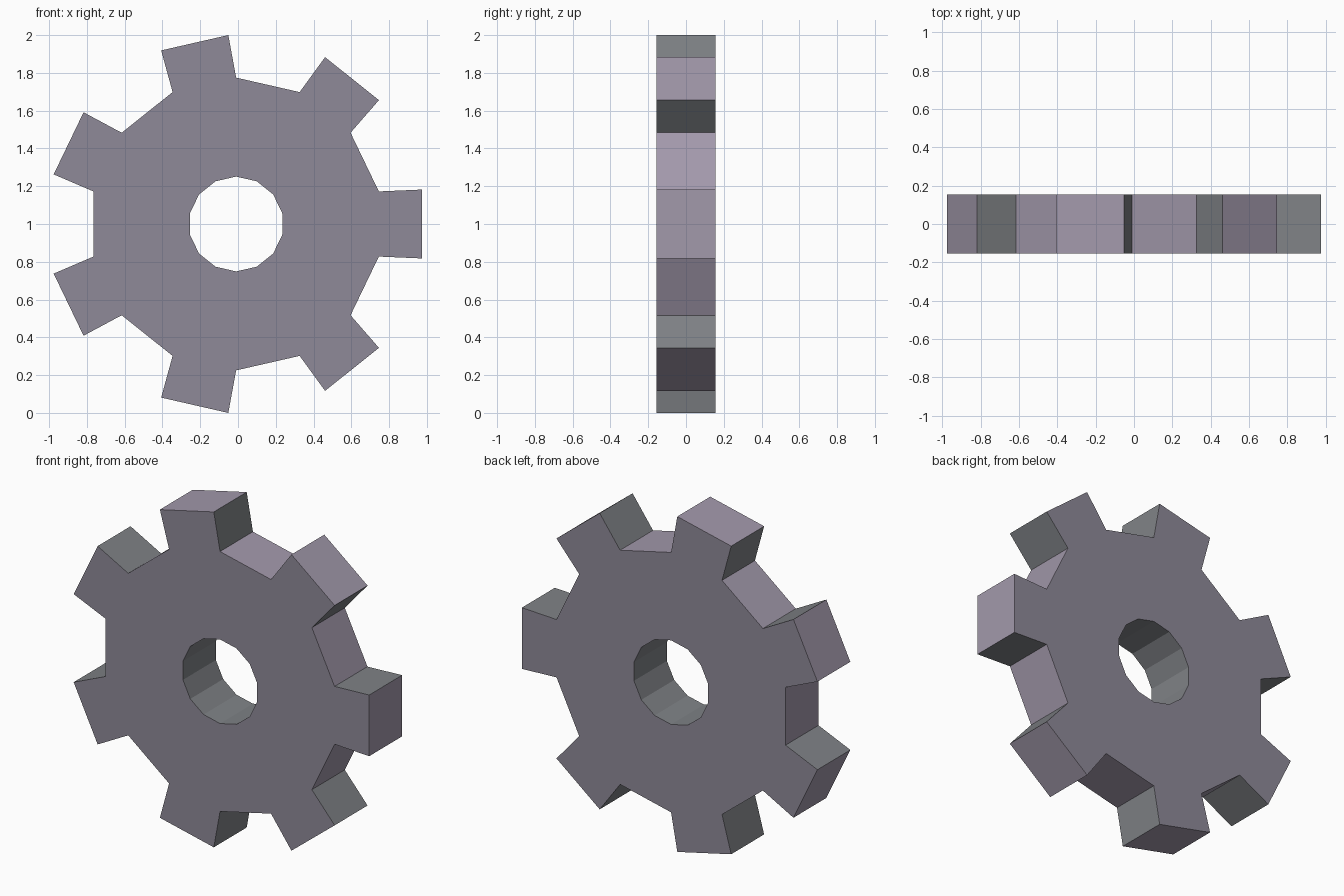
import bpy, bmesh
from math import cos, sin, pi, radians
from mathutils import Vector

if "Cube" in bpy.data.objects:
    bpy.data.objects.remove(bpy.data.objects["Cube"])

TEETH = 7
HOLE_R, ROOT_R, TIP_R = 0.251, 0.775, 1.001
TIP_HALF = radians(10.5)      # half angle of a tooth tip
HALF_T = 0.155                # half thickness
CX, CZ = -0.01, 1.0           # hub centre
STEP = pi / TEETH             # one tooth or one gap

bm = bmesh.new()


def point(r, a):
    return bm.verts.new((CX + r * cos(a), -HALF_T, CZ + r * sin(a)))


# Front face: ring of 14 quads around the bore, a tooth on every second one
angles = [(i - 0.5) * STEP for i in range(2 * TEETH)]
hole = [point(HOLE_R, a) for a in angles]
root = [point(ROOT_R, a) for a in angles]
for i in range(2 * TEETH):
    j = (i + 1) % (2 * TEETH)
    bm.faces.new((hole[i], root[i], root[j], hole[j]))
    if i % 2 == 0:
        a = i * STEP
        t0, t1 = point(TIP_R, a - TIP_HALF), point(TIP_R, a + TIP_HALF)
        bm.faces.new((root[i], t0, t1, root[j]))

# Thickness: keep the front face and extrude a copy to the back
ext = bmesh.ops.extrude_face_region(bm, geom=bm.faces[:], use_keep_orig=True)
new_verts = [g for g in ext["geom"] if isinstance(g, bmesh.types.BMVert)]
bmesh.ops.translate(bm, verts=new_verts, vec=(0, 2 * HALF_T, 0))
bmesh.ops.recalc_face_normals(bm, faces=bm.faces[:])
bm.normal_update()

# Colours: 0 = front and back, 1 = tips and gaps, 2 = tooth flanks and bore
for f in bm.faces:
    c = f.calc_center_median()
    radial = Vector((c.x - CX, 0, c.z - CZ)).normalized()
    if abs(f.normal.y) > 0.5:
        f.material_index = 0
    else:
        f.material_index = 1 if f.normal.dot(radial) > 0.7 else 2

mesh = bpy.data.meshes.new("gear_wheel")
bm.to_mesh(mesh)
bm.free()
for name, rgb in (("face_metal", (0.275, 0.255, 0.315)),
                  ("rim_metal", (0.365, 0.32, 0.41)),
                  ("flank_metal", (0.215, 0.225, 0.24))):
    mat = bpy.data.materials.new(name)
    mat.diffuse_color = (*rgb, 1)
    mat.use_nodes = True
    mat.node_tree.nodes["Principled BSDF"].inputs["Base Color"].default_value = mat.diffuse_color
    mesh.materials.append(mat)
bpy.context.collection.objects.link(bpy.data.objects.new("gear_wheel", mesh))
